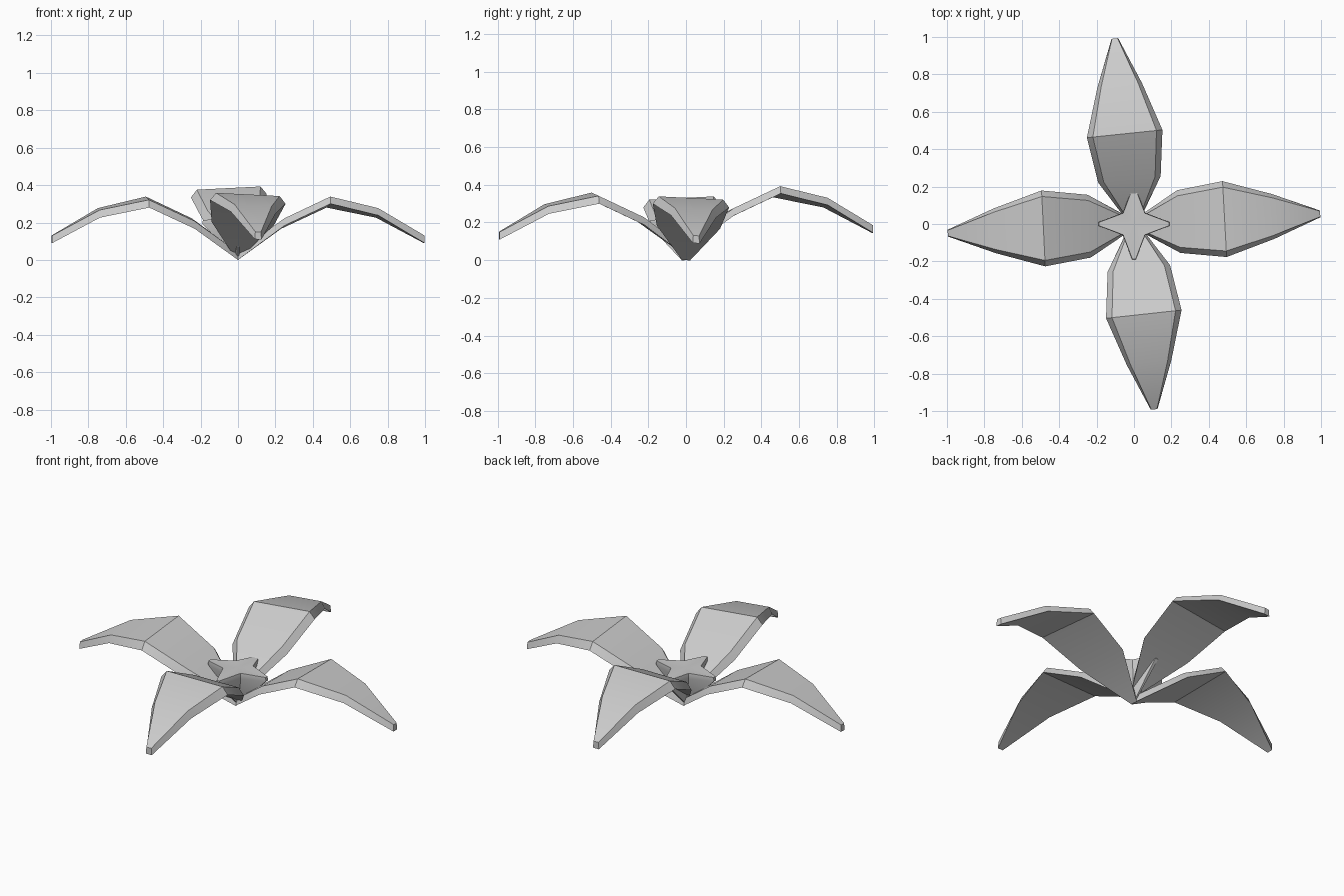
import bpy, bmesh
from math import cos, sin, radians, pi

if "Cube" in bpy.data.objects:
    bpy.data.objects.remove(bpy.data.objects["Cube"])


def make_object(name, bm):
    bmesh.ops.recalc_face_normals(bm, faces=bm.faces)
    mesh = bpy.data.meshes.new(name)
    bm.to_mesh(mesh)
    bm.free()
    ob = bpy.data.objects.new(name, mesh)
    bpy.context.collection.objects.link(ob)
    bpy.context.view_layer.objects.active = ob
    ob.select_set(True)
    bpy.ops.object.shade_smooth_by_angle(angle=radians(35))
    ob.select_set(False)
    return ob


def loft(bm, rings):
    rings = [[bm.verts.new(p) for p in ring] for ring in rings]
    n = len(rings[0])
    for a, b in zip(rings, rings[1:]):
        for i in range(n):
            j = (i + 1) % n
            bm.faces.new((a[i], a[j], b[j], b[i]))
    bm.faces.new(rings[0])
    bm.faces.new(rings[-1])


# Leaf stations: distance, top height, half width, bevel
STATIONS = [(0.0, 0.04, 0.022, 0.006), (0.24, 0.215, 0.168, 0.03),
            (0.485, 0.33, 0.203, 0.032), (0.745, 0.272, 0.12, 0.02),
            (0.997, 0.13, 0.018, 0.003)]


def leaf(name, angle, lift, thick=0.04, tilt=0.05):
    c, s = cos(radians(angle)), sin(radians(angle))
    bm = bmesh.new()
    rings = []
    for r, z, w, b in STATIONS:
        section = [(w - b, 0), (-w + b, 0), (-w, -thick), (w, -thick)]
        rings.append([(r * c - y * s, r * s + y * c, z + h + lift - tilt * y)
                      for y, h in section])
    loft(bm, rings)
    return make_object(name, bm)


# Four arched leaves
leaf("leaf_right", 3.1, 0.0)
leaf("leaf_back", 95.9, 0.054)
leaf("leaf_left", 182.8, 0.0)
leaf("leaf_front", 276.2, 0.02)


# Star-shaped bud in the middle, tapering down to the base
def star(tip, valley, blunt, z_tip, z_valley):
    ring = []
    for k in range(4):
        a = k * pi / 2
        for x, y, z in ((tip, -blunt, z_tip), (tip, blunt, z_tip), (valley, valley, z_valley)):
            ring.append((x * cos(a) - y * sin(a), x * sin(a) + y * cos(a), z))
    return ring


bm = bmesh.new()
loft(bm, [star(0.02, 0.012, 0.004, 0.02, 0.02),
          star(0.19, 0.06, 0.01, 0.19, 0.19),
          star(0.188, 0.058, 0.009, 0.213, 0.222)])
bm.faces.ensure_lookup_table()
bmesh.ops.poke(bm, faces=[bm.faces[-1]])
make_object("centre_bud", bm)
